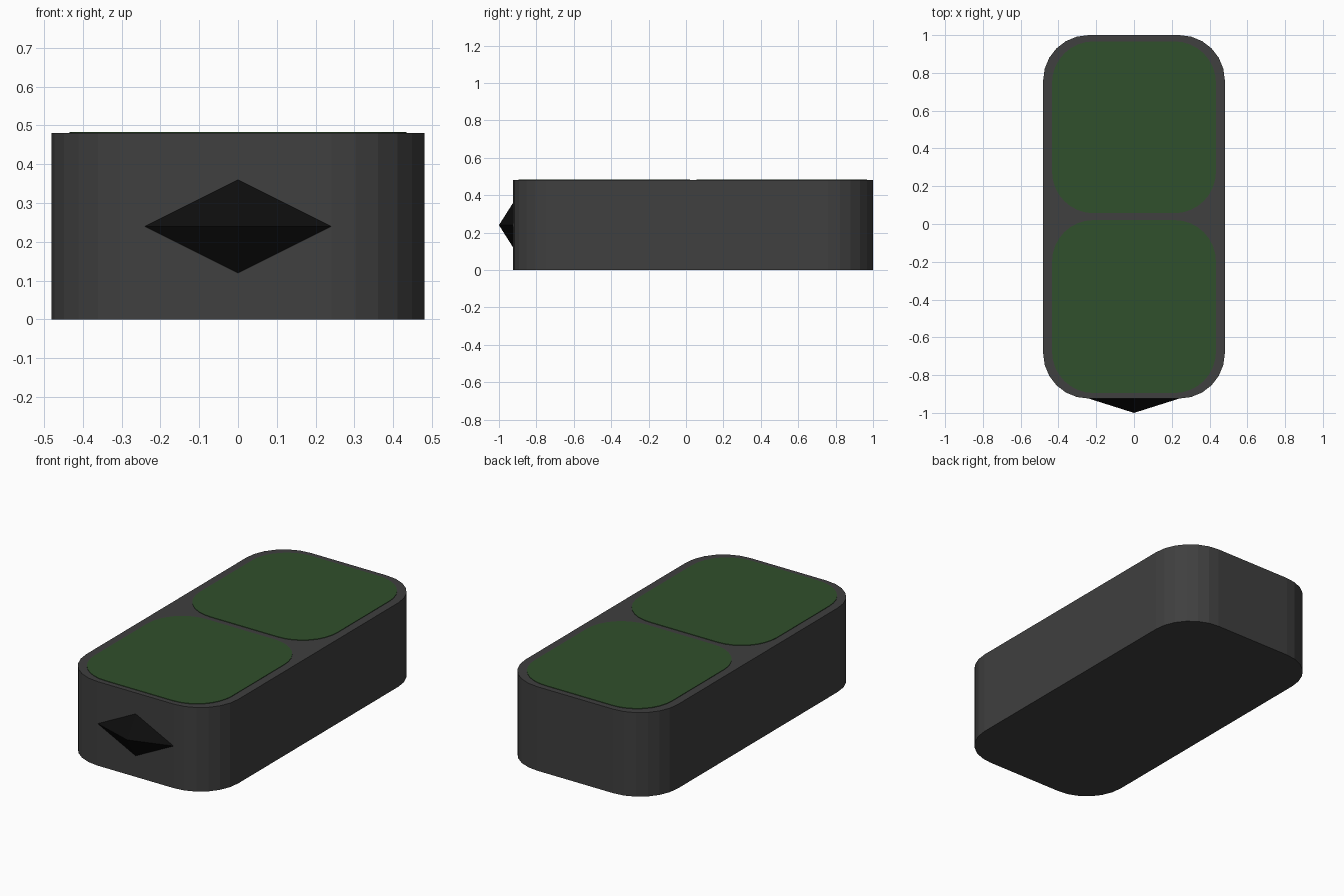
import bpy, bmesh
from math import sin, cos, pi

if "Cube" in bpy.data.objects:
    bpy.data.objects.remove(bpy.data.objects["Cube"])


def material(name, rgb):
    m = bpy.data.materials.new(name)
    m.diffuse_color = (*rgb, 1)
    m.use_nodes = True
    m.node_tree.nodes["Principled BSDF"].inputs["Base Color"].default_value = m.diffuse_color
    return m


def add_object(name, bm, mat):
    bmesh.ops.recalc_face_normals(bm, faces=bm.faces[:])
    mesh = bpy.data.meshes.new(name)
    bm.to_mesh(mesh)
    bm.free()
    ob = bpy.data.objects.new(name, mesh)
    bpy.context.collection.objects.link(ob)
    mesh.materials.append(mat)
    return ob


def rounded_slab(name, hx, y0, y1, z0, z1, r, seg, mat):
    """Rounded rectangle in plan, extruded from z0 to z1."""
    cy, hy = (y0 + y1) / 2, (y1 - y0) / 2
    bm = bmesh.new()
    ring = []
    for i, (sx, sy) in enumerate([(1, 1), (-1, 1), (-1, -1), (1, -1)]):
        for k in range(seg + 1):
            a = (i + k / seg) * pi / 2
            ring.append(bm.verts.new((sx * (hx - r) + r * cos(a),
                                      cy + sy * (hy - r) + r * sin(a), z0)))
    base = bm.faces.new(ring)
    top = bmesh.ops.extrude_face_region(bm, geom=[base], use_keep_orig=True)
    verts = [g for g in top["geom"] if isinstance(g, bmesh.types.BMVert)]
    bmesh.ops.translate(bm, verts=verts, vec=(0, 0, z1 - z0))
    return add_object(name, bm, mat)


dark = material("dark_grey", (0.05, 0.05, 0.05))
green = material("dark_green", (0.03, 0.08, 0.025))
black = material("black", (0.004, 0.004, 0.004))

# Main block with rounded vertical corners
FRONT, TOP = -0.924, 0.48
rounded_slab("body", 0.481, FRONT, 1.0, 0, TOP, 0.24, 6, dark)

# Two thin pads on top
for name, y0, y1 in [("front_pad", -0.895, 0.021), ("back_pad", 0.057, 0.967)]:
    rounded_slab(name, 0.434, y0, y1, TOP - 0.02, TOP + 0.003, 0.22, 8, green)

# Four-sided pointed stud on the front
bm = bmesh.new()
tip = bm.verts.new((0, -1.0, 0.24))
rim = [bm.verts.new((0.24 * cos(i * pi / 2), FRONT, 0.24 + 0.12 * sin(i * pi / 2)))
       for i in range(4)]
for i in range(4):
    bm.faces.new((tip, rim[i], rim[(i + 1) % 4]))
bm.faces.new(rim)
add_object("front_stud", bm, black)
